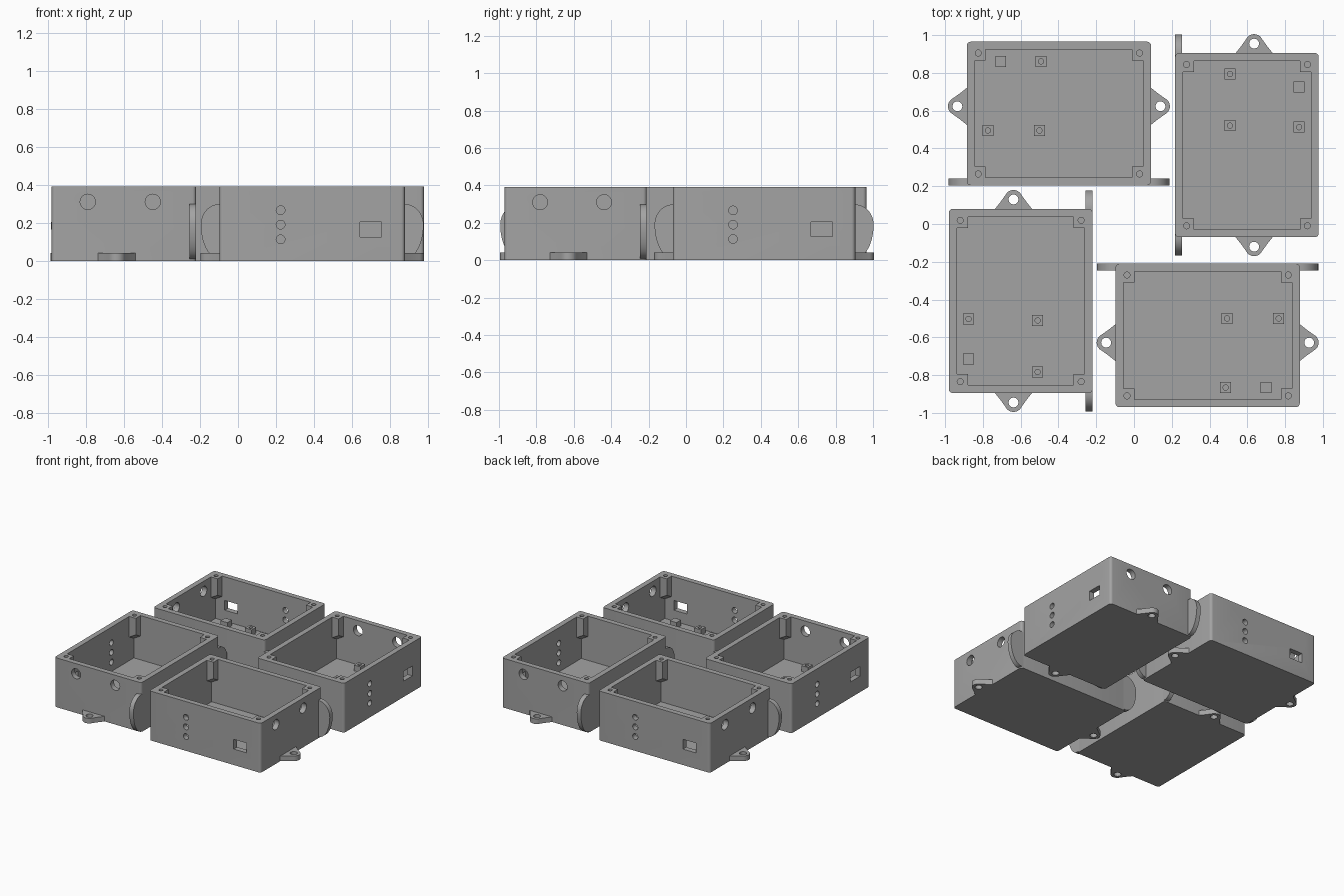
import bpy, bmesh, math
from mathutils import Vector, Matrix

if "Cube" in bpy.data.objects:
    bpy.data.objects.remove(bpy.data.objects["Cube"])

L, W, H, T = 0.975, 0.76, 0.39, 0.042      # case length, width, height, wall
X, Y = L / 2, W / 2

mat = bpy.data.materials.new("grey plastic")
mat.diffuse_color = (0.37, 0.37, 0.37, 1)
mat.use_nodes = True
mat.node_tree.nodes["Principled BSDF"].inputs["Base Color"].default_value = mat.diffuse_color


def finish(bm, name):
    bmesh.ops.recalc_face_normals(bm, faces=bm.faces)
    me = bpy.data.meshes.new(name)
    bm.to_mesh(me)
    bm.free()
    me.materials.append(mat)
    ob = bpy.data.objects.new(name, me)
    bpy.context.collection.objects.link(ob)
    return ob


def prism(name, pts, depth, mx=Matrix()):
    """Extrude a 2D outline along local z from 0 to depth, then place it."""
    bm = bmesh.new()
    face = bm.faces.new([bm.verts.new((p[0], p[1], 0)) for p in pts])
    res = bmesh.ops.extrude_face_region(bm, geom=[face])
    top = [v for v in res["geom"] if isinstance(v, bmesh.types.BMVert)]
    bmesh.ops.translate(bm, verts=top, vec=(0, 0, depth))
    bm.transform(mx)
    return finish(bm, name)


def arc(cx, cy, rx, ry, a0, a1, n):
    return [(cx + rx * math.cos(math.radians(a0 + (a1 - a0) * i / n)),
             cy + ry * math.sin(math.radians(a0 + (a1 - a0) * i / n))) for i in range(n + 1)]


def circle(cx, cy, r, n=32):
    return arc(cx, cy, r, r, 0, 360, n)[:-1]


def rect(x0, x1, y0, y1):
    return [(x0, y0), (x1, y0), (x1, y1), (x0, y1)]


def rounded(x, y, r):
    return [p for i, (sx, sy) in enumerate([(1, 1), (-1, 1), (-1, -1), (1, -1)])
            for p in arc(sx * (x - r), sy * (y - r), r, r, 90 * i, 90 * i + 90, 5)]


def boolean(ob, other, op="DIFFERENCE"):
    m = ob.modifiers.new("cut", "BOOLEAN")
    m.operation, m.solver, m.object = op, "EXACT", other
    bpy.context.view_layer.update()
    me = bpy.data.meshes.new_from_object(
        ob.evaluated_get(bpy.context.evaluated_depsgraph_get()))
    ob.modifiers.clear()
    ob.data = me
    bpy.data.objects.remove(other)


def at(x, y, z):
    return Matrix.Translation((x, y, z))


# frames: outline x runs along the wall, outline y runs up, depth goes through the wall
FRONT = Matrix(((1, 0, 0, 0), (0, 0, 1, -Y), (0, 1, 0, 0), (0, 0, 0, 1)))
RIGHT = Matrix(((0, 0, 1, X), (1, 0, 0, 0), (0, 1, 0, 0), (0, 0, 0, 1)))

# open case
case = prism("case", rounded(X, Y, 0.02), H)
boolean(case, prism("cavity", rect(-X + T, X - T, -Y + T, Y - T), H, at(0, 0, 0.04)))

# corner screw posts with bottoms sloping into the corner
for sx in (1, -1):
    for sy in (1, -1):
        bm = bmesh.new()
        xs = (X - 0.02, X - 0.1)
        ys = (Y - 0.02, Y - 0.1)
        for i, x in enumerate(xs):
            for j, y in enumerate(ys):
                bm.verts.new((sx * x, sy * y, H))
                bm.verts.new((sx * x, sy * y, 0.17 + 0.045 * (i + j)))
        bmesh.ops.convex_hull(bm, input=bm.verts)
        boolean(case, finish(bm, "post"), "UNION")
        boolean(case, prism("screw_hole", circle(sx * 0.427, sy * 0.32, 0.016, 16), 0.2,
                            at(0, 0, H - 0.12)))

# front wall openings and the pocket behind the socket
slot = arc(-0.247, 0.345, 0.018, 0.018, -90, 90, 8) + arc(-0.273, 0.345, 0.018, 0.018, 90, 270, 8)
front_cuts = [slot, circle(0.331, 0.316, 0.058), rect(0.252, 0.365, 0.126, 0.203)]
front_cuts += [circle(-0.166, z, 0.023) for z in (0.266, 0.19, 0.113)]
for pts in front_cuts:
    boolean(case, prism("opening", pts, 0.08, FRONT @ at(0, 0, -0.02)))
boolean(case, prism("pocket", rect(0.07, 0.42, 0.045, 0.245), 0.04, FRONT @ at(0, 0, 0.022)))

# right wall openings, the larger ones with hexagonal recesses inside
for y, z, r in ((-0.19, 0.31, 0.04), (0.152, 0.31, 0.04), (-0.023, 0.152, 0.026)):
    boolean(case, prism("opening", circle(y, z, r), 0.08, RIGHT @ at(0, 0, -0.06)))
    if r > 0.03:
        boolean(case, prism("nut_recess", circle(y, z, 0.058, 6), 0.04, RIGHT @ at(0, 0, -0.062)))

parts = [case]

# mounting ears on both ends: flat ones at the base, upright ones along the back wall
for s, side in ((1, "right"), (-1, "left")):
    tip = arc(0.05, 0, 0.05, 0.048, -62, 62, 14)
    flat = [(-0.02, -0.1), (0, -0.098), (0.035, -0.07)] + tip + [(0.035, 0.07), (0, 0.098), (-0.02, 0.1)]
    ear = prism("base_ear_" + side, [(s * (X + x), y - 0.038) for x, y in flat], 0.04)
    boolean(ear, prism("hole", circle(s * (X + 0.05), -0.038, 0.026), 0.1, at(0, 0, -0.03)))
    parts.append(ear)
    up = [(-0.02, 0.01)] + arc(0, 0.19, 0.098, 0.18, -90, 0, 14) + \
        arc(0, 0.19, 0.098, 0.108, 0, 90, 12)[1:] + [(-0.02, 0.298)]
    place = FRONT @ at(0, 0, W - 0.036)
    ear = prism("back_ear_" + side, [(s * (X + x), z) for x, z in up], 0.036, place)
    boolean(ear, prism("hole", circle(s * (X + 0.05), 0.19, 0.026), 0.1, place @ at(0, 0, -0.03)))
    parts.append(ear)

# board supports on the floor, three drilled and one plain
for i, (x, y) in enumerate([(0.103, 0.09), (0.376, 0.09), (0.095, -0.276), (0.308, -0.276)]):
    sup = prism("board_support_%d" % (i + 1), rect(x - 0.029, x + 0.029, y - 0.029, y + 0.029),
                0.05, at(0, 0, 0.035))
    if i < 3:
        boolean(sup, prism("hole", circle(x, y, 0.014, 16), 0.1, at(0, 0, 0.045)))
    parts.append(sup)

for ob in parts:
    bpy.ops.object.select_all(action="DESELECT")
    ob.select_set(True)
    bpy.context.view_layer.objects.active = ob
    bpy.ops.object.shade_smooth_by_angle(angle=math.radians(30))

# four boxes set around the centre, each turned a quarter
layout = [(0.39, -0.59, 0), (0.598, 0.4175, 90), (-0.3975, 0.585, 180), (-0.60, -0.4075, -90)]
for k, (x, y, a) in enumerate(layout):
    mx = at(x, y, 0) @ Matrix.Rotation(math.radians(a), 4, "Z")
    for ob in parts:
        o = ob if k == 3 else ob.copy()
        if k < 3:
            bpy.context.collection.objects.link(o)
        o.name = "%s_box_%d" % (ob.name.split("_box")[0], k + 1)
        o.matrix_world = mx
